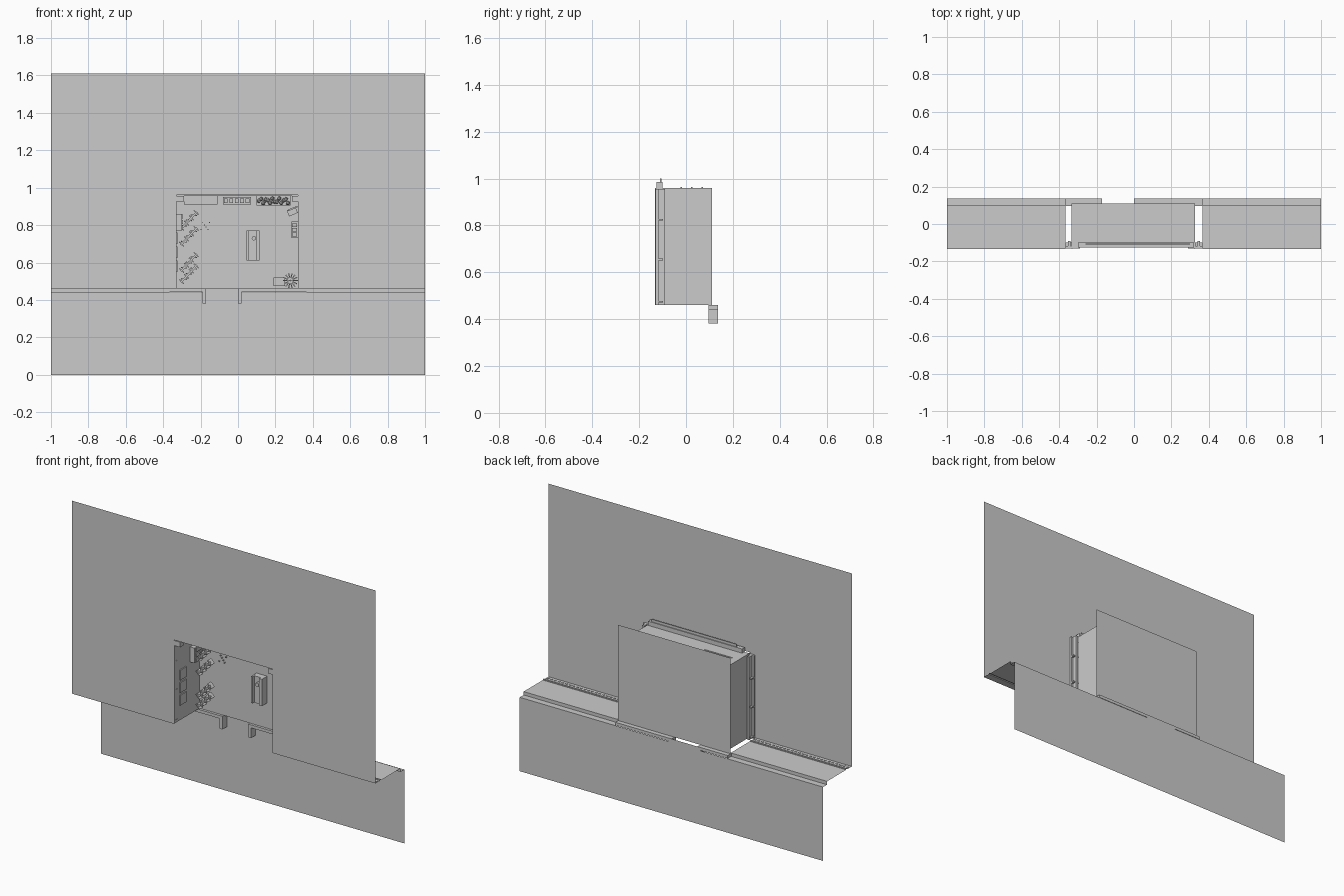
import bpy, bmesh, math
from mathutils import Matrix, Vector

if "Cube" in bpy.data.objects:
    bpy.data.objects.remove(bpy.data.objects["Cube"], do_unlink=True)

grey = bpy.data.materials.new("light_grey")
grey.use_nodes = True
grey.diffuse_color = (0.6, 0.6, 0.6, 1)
grey.node_tree.nodes["Principled BSDF"].inputs["Base Color"].default_value = (0.6, 0.6, 0.6, 1)


def finish(name, bm):
    mesh = bpy.data.meshes.new(name)
    bm.normal_update()
    bm.to_mesh(mesh)
    bm.free()
    mesh.materials.append(grey)
    obj = bpy.data.objects.new(name, mesh)
    bpy.context.collection.objects.link(obj)
    return obj


def add_box(bm, x0, x1, y0, y1, z0, z1, turn=0):
    """Box between limits, optionally turned about its own y axis."""
    centre = Vector(((x0 + x1) / 2, (y0 + y1) / 2, (z0 + z1) / 2))
    size = Matrix.Diagonal((x1 - x0, y1 - y0, z1 - z0, 1))
    bmesh.ops.create_cube(bm, size=1, matrix=Matrix.Translation(centre)
                          @ Matrix.Rotation(turn, 4, 'Y') @ size)


def boxes(name, *limits):
    bm = bmesh.new()
    for item in limits:
        add_box(bm, *item)
    return finish(name, bm)


def sheet(name, outline, y):
    """Flat upright sheet facing the front."""
    bm = bmesh.new()
    bm.faces.new([bm.verts.new((x, y, z)) for x, z in outline])
    return finish(name, bm)


def strip(name, profile, x0, x1):
    """Extrude an open (y, z) profile along x."""
    bm = bmesh.new()
    ends = [[bm.verts.new((x, y, z)) for y, z in profile] for x in (x0, x1)]
    for i in range(len(profile) - 1):
        bm.faces.new((ends[0][i], ends[1][i], ends[1][i + 1], ends[0][i + 1]))
    return finish(name, bm)


FRONT, FLOOR, BACK = -0.133, 0.11, 0.137
LEFT, RIGHT, LOW, HIGH = 0.32, -0.33, 0.46, 0.96

# Large sheets: upper with the room opening, lower with the doorway, room back
sheet("upper_sheet", [(-1, LOW), (RIGHT, LOW), (RIGHT, HIGH), (LEFT, HIGH),
                      (LEFT, LOW), (1, LOW), (1, 1.61), (-1, 1.61)], FRONT)
sheet("lower_sheet", [(-1, 0), (1, 0), (1, 0.44), (0.02, 0.44), (0.02, LOW),
                      (-0.19, LOW), (-0.19, 0.44), (-1, 0.44)], BACK)
sheet("room_back", [(-0.37, LOW), (0.37, LOW), (0.37, 1.03), (-0.37, 1.03)], FLOOR)

# Stepped ledges joining the upper and lower sheets
ledge = [(BACK, 0.44), (0.1, 0.44), (0.1, LOW), (-0.08, LOW), (-0.08, 0.465),
         (-0.09, 0.465), (-0.09, LOW), (FRONT, LOW)]
for side, inner, outer in (("right", -1, -0.365), ("left", 0.365, 1)):
    strip(side + "_ledge", ledge, inner, outer)
    bm = bmesh.new()
    for i in range(26):
        x = inner + (i + 0.5) * (outer - inner) / 26
        add_box(bm, x - 0.006, x + 0.006, -0.115, -0.108, LOW, 0.463)
    finish(side + "_ledge_studs", bm)

# Doorway kerbs, each an L shape
boxes("right_kerb", (-0.37, -0.17, 0.095, BACK, 0.442, LOW),
      (-0.19, -0.17, 0.095, BACK, 0.382, LOW))
boxes("left_kerb", (0, 0.37, 0.095, BACK, 0.442, LOW),
      (0, 0.02, 0.095, BACK, 0.382, LOW))

# Thin room walls and ceiling
boxes("right_wall", (RIGHT - 0.003, RIGHT, FRONT, FLOOR, LOW, HIGH))
boxes("left_wall", (LEFT, LEFT + 0.006, FRONT, FLOOR, LOW, HIGH))
boxes("ceiling", (RIGHT, LEFT, -0.12, FLOOR, HIGH - 0.003, HIGH))
boxes("ceiling_slots", *[(-0.29, -0.11, y, y + 0.006, HIGH, HIGH + 0.003)
                         for y in (-0.024, 0.022, 0.067)])

# Frame behind the opening: cornice and upright fins
boxes("cornice", (-0.3, LEFT, -0.125, -0.1, HIGH, 0.985),
      (-0.26, 0.3, -0.11, -0.105, 0.985, 1.0))
for side, s in (("right", -1), ("left", 1)):
    x0, x1 = sorted((s * 0.328, s * 0.365))
    x2, x3 = sorted((s * 0.29, s * 0.328))
    boxes(side + "_fin", (x0, x1, -0.13, -0.118, LOW, 0.955),
          (x0 + 0.012, x1 - 0.012, -0.118, -0.09, LOW, 0.955),
          (x2, x3, -0.13, -0.1, 0.925, 0.955))
    boxes(side + "_brackets", *[(x0, x1, -0.13, -0.098, z, z + 0.008)
                                for z in (0.47, 0.65, 0.82)])

# Central counter with raised rims and a basin
boxes("counter", (0.045, 0.115, 0.075, FLOOR, 0.61, 0.77),
      (0.045, 0.055, 0.06, 0.075, 0.61, 0.77),
      (0.098, 0.115, 0.06, 0.075, 0.61, 0.77))
bm = bmesh.new()
bmesh.ops.create_cone(bm, cap_ends=True, segments=12, radius1=0.012, radius2=0.012, depth=0.02,
                      matrix=Matrix.Translation((0.085, 0.066, 0.73))
                      @ Matrix.Rotation(math.pi / 2, 4, 'X'))
finish("counter_basin", bm)

# Fittings along the top of the room
boxes("hob_unit", (-0.29, -0.11, 0.06, FLOOR, 0.91, 0.955),
      (-0.185, -0.125, 0.052, 0.06, 0.92, 0.945))
bm = bmesh.new()
for i in range(4):
    bmesh.ops.create_cone(bm, cap_ends=True, segments=12, radius1=0.009, radius2=0.009,
                          depth=0.008, matrix=Matrix.Translation((-0.27 + 0.023 * i, 0.057, 0.93))
                          @ Matrix.Rotation(math.pi / 2, 4, 'X'))
finish("hob_rings", bm)
boxes("shelf_unit", (-0.08, 0.07, 0.08, FLOOR, 0.91, 0.95),
      *[(-0.075 + 0.029 * i, -0.055 + 0.029 * i, 0.06, 0.08, 0.918, 0.942) for i in range(5)])
boxes("planter", (0.1, 0.28, 0.075, FLOOR, 0.905, 0.955))
bm = bmesh.new()
for i in range(14):
    spot = (0.112 + 0.012 * i, 0.065, 0.93 + 0.013 * math.sin(i * 2.3))
    bmesh.ops.create_icosphere(bm, subdivisions=1, radius=0.012,
                               matrix=Matrix.Translation(spot))
finish("planter_foliage", bm)

# Seats and cabinets by the side walls
boxes("left_cabinet", (0.285, LEFT, 0.07, FLOOR, 0.73, 0.82),
      *[(0.29, 0.315, 0.06, 0.07, z, z + 0.02) for z in (0.74, 0.765, 0.79)])
boxes("left_seat", (0.265, 0.315, 0.075, FLOOR, 0.855, 0.89, -0.4),
      (0.265, 0.32, 0.05, 0.075, 0.885, 0.893, -0.4))
boxes("right_cabinet", (RIGHT, -0.3, 0.02, FLOOR, 0.77, 0.86),
      *[(-0.3, -0.294, 0.03, 0.09, z, z + 0.022) for z in (0.775, 0.805, 0.835)])
boxes("corner_table", (0.19, 0.25, 0.075, FLOOR, 0.475, 0.52))
bm = bmesh.new()
for i in range(7):
    add_box(bm, 0.24, 0.32, 0.06 + 0.005 * i, 0.064 + 0.005 * i, 0.5, 0.506, i * math.pi / 7)
finish("corner_plant", bm)

# Row of slanted racks, each a spine with cross bars
for n, z in enumerate((0.825, 0.74, 0.6, 0.54)):
    bm = bmesh.new()
    add_box(bm, -0.325, -0.2, 0.055, 0.065, z - 0.005, z + 0.005, -0.82)
    for k in range(-3, 4):
        cx, cz = -0.2625 + 0.013 * k, z + 0.014 * k
        add_box(bm, cx - 0.017, cx + 0.017, 0.05, 0.08, cz - 0.003, cz + 0.003,
                0.75 if k % 2 else 0.1)
    add_box(bm, -0.268, -0.257, 0.065, FLOOR, z - 0.005, z + 0.005)
    finish("slanted_rack_%d" % (n + 1), bm)

# Small loose pieces on the room back
boxes("loose_pieces", *[(-0.2 + 0.009 * i, -0.195 + 0.009 * i, 0.1, FLOOR,
                         0.775 + 0.012 * (i * 3 % 4), 0.78 + 0.012 * (i * 3 % 4))
                        for i in range(6)])

# Relief panels on the right wall
boxes("wall_panels", *[(RIGHT, RIGHT + 0.006, -0.08, -0.02, z, z + 0.06)
                       for z in (0.55, 0.625, 0.7)])
